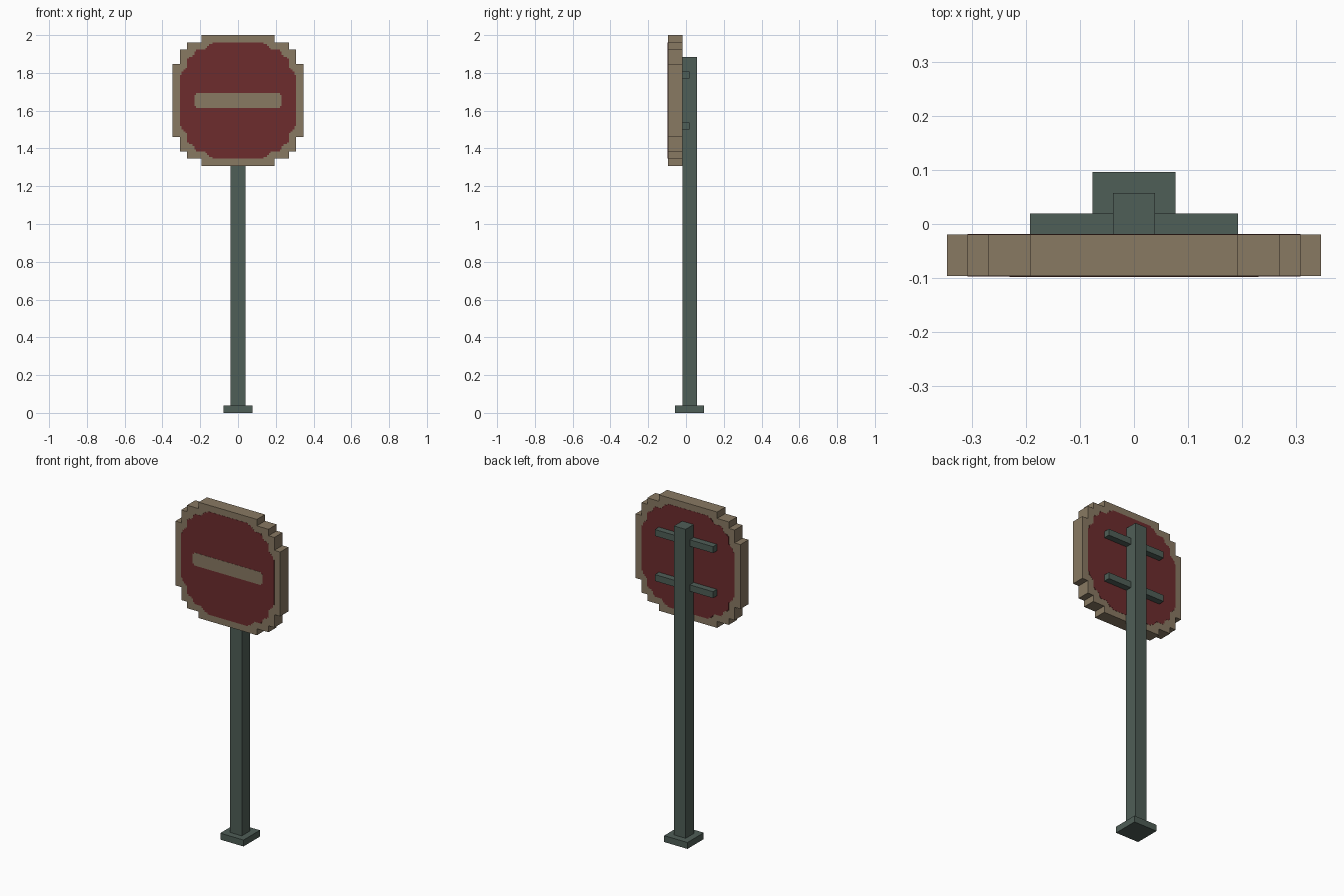
import bpy, bmesh

if "Cube" in bpy.data.objects:
    bpy.data.objects.remove(bpy.data.objects["Cube"])

U = 2 / 52          # one voxel
CZ = 43             # sign centre height in voxels


def material(name, rgb):
    m = bpy.data.materials.new(name)
    m.diffuse_color = (*rgb, 1)
    m.use_nodes = True
    m.node_tree.nodes["Principled BSDF"].inputs["Base Color"].default_value = m.diffuse_color
    return m


TAN = material("tan", (0.250, 0.192, 0.123))
RED = material("dark_red", (0.153, 0.025, 0.027))
GREEN = material("grey_green", (0.078, 0.112, 0.095))


def finish(bm, name, mat):
    bmesh.ops.recalc_face_normals(bm, faces=bm.faces)
    me = bpy.data.meshes.new(name)
    bm.to_mesh(me)
    bm.free()
    me.materials.append(mat)
    ob = bpy.data.objects.new(name, me)
    bpy.context.collection.objects.link(ob)
    return ob


def box(name, x, y, z, mat):
    """Box from (low, high) ranges given in voxels."""
    bm = bmesh.new()
    bmesh.ops.create_cube(bm, size=1)
    for v in bm.verts:
        v.co = [U * (r[0] if c < 0 else r[1]) for c, r in zip(v.co, (x, y, z))]
    return finish(bm, name, mat)


def plate(name, quarter, y0, y1, mat):
    """Extrude a profile along y; the quarter (top to right) is mirrored twice."""
    half = quarter + [(x, -z) for x, z in reversed(quarter)]
    loop = half + [(-x, z) for x, z in reversed(half)]
    bm = bmesh.new()
    face = bm.faces.new([bm.verts.new((x * U, y0, (z + CZ) * U)) for x, z in loop])
    new = bmesh.ops.extrude_face_region(bm, geom=[face])["geom"]
    for v in new:
        if isinstance(v, bmesh.types.BMVert):
            v.co.y = y1
    # keep the back cap if the extrude removed it
    if not face.is_valid:
        bmesh.ops.holes_fill(bm, edges=bm.edges)
    return finish(bm, name, mat)


def octant(points, pivot):
    """Complete a quarter profile by swapping x and z across the diagonal."""
    return points + pivot + [(z, x) for x, z in reversed(points)]


# Post and foot
box("foot", (-2, 2), (-1.5, 2.5), (0, 1), GREEN)
box("post", (-1, 1), (-0.5, 1.5), (1, 49), GREEN)

# Rear brackets either side of the post
for level, z in (("lower", 39), ("upper", 46)):
    box(level + "_bracket_left", (-5, -1), (-0.5, 0.5), (z, z + 1), GREEN)
    box(level + "_bracket_right", (1, 5), (-0.5, 0.5), (z, z + 1), GREEN)

# Stepped round sign board
board = octant([(5, 9), (5, 8), (7, 8)], [(7, 7)])
plate("sign_board", board, -2.5 * U, -0.5 * U, TAN)

# Red painted field, front and back, on a quarter-voxel grid
steps = [(14, 32), (14, 31), (16, 31), (16, 30), (17, 30), (17, 29), (18, 29),
         (18, 28), (23, 28), (23, 27), (24, 27), (24, 25)]
field = [(x / 4, z / 4) for x, z in octant(steps, [(25, 25)])]
plate("red_front", field, -2.5 * U - 0.001, -2.5 * U + 0.001, RED)
plate("red_back", field, -0.5 * U - 0.001, -0.5 * U + 0.001, RED)

# Light bar across the front, with clipped corners
bar = [(5.75, 1), (5.75, 0.75), (6, 0.75)]
plate("front_bar", bar, -2.5 * U - 0.002, -2.5 * U, TAN)
